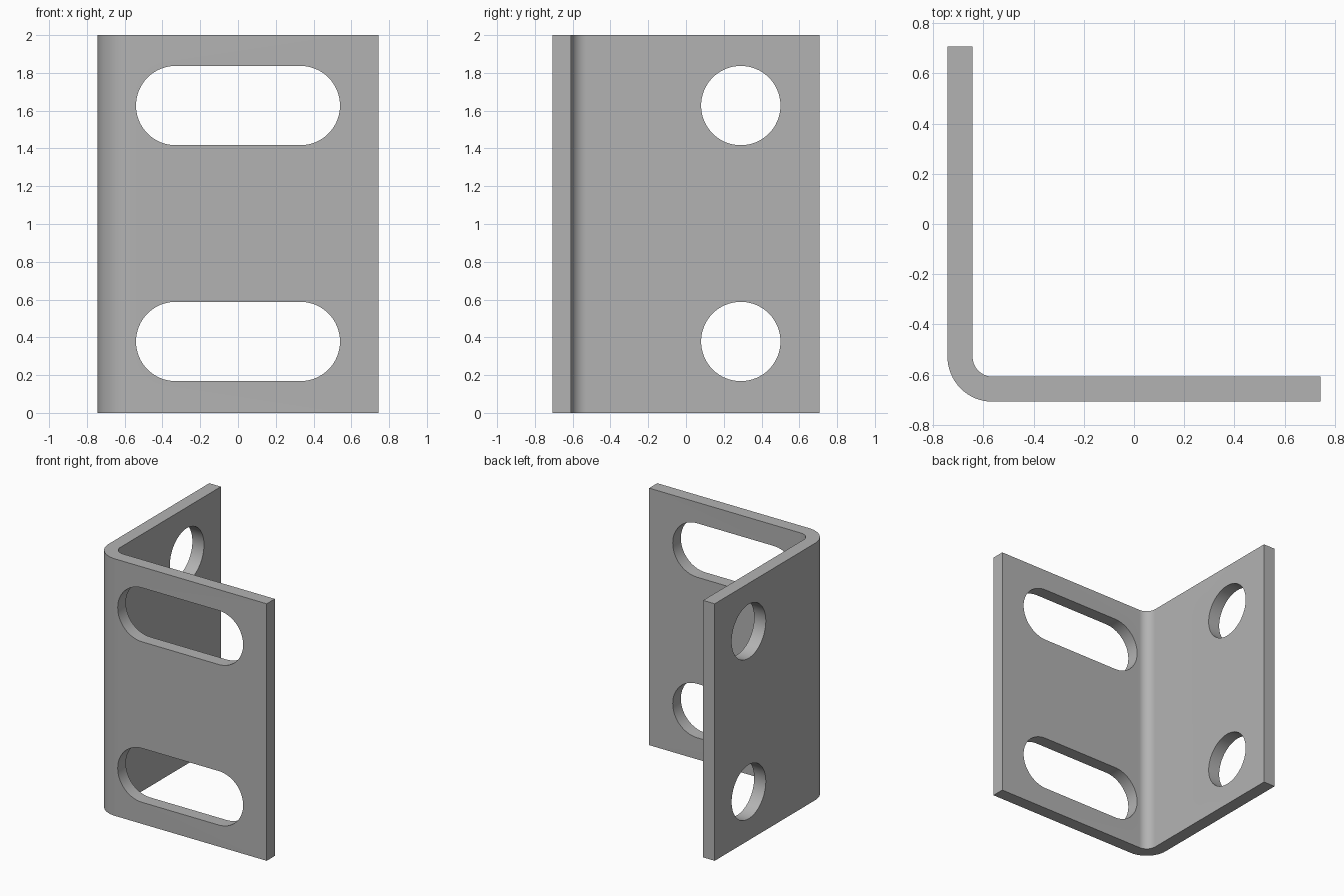
import bpy, bmesh, math

if "Cube" in bpy.data.objects:
    bpy.data.objects.remove(bpy.data.objects["Cube"])

X0, X1, Y0, Y1, H = -0.743, 0.743, -0.708, 0.708, 2.0
T, R = 0.10, 0.18          # sheet thickness, outer bend radius
HOLE_R = 0.21

steel = bpy.data.materials.new("grey_steel")
steel.diffuse_color = (0.45, 0.45, 0.45, 1)
steel.use_nodes = True
steel.node_tree.nodes["Principled BSDF"].inputs["Base Color"].default_value = steel.diffuse_color


def prism(name, pts, offset):
    """Extrude a closed outline of 3D points along offset."""
    bm = bmesh.new()
    face = bm.faces.new([bm.verts.new(p) for p in pts])
    ext = bmesh.ops.extrude_face_region(bm, geom=[face])
    bmesh.ops.translate(bm, vec=offset,
                        verts=[v for v in ext["geom"] if isinstance(v, bmesh.types.BMVert)])
    bmesh.ops.recalc_face_normals(bm, faces=bm.faces)
    me = bpy.data.meshes.new(name)
    bm.to_mesh(me)
    bm.free()
    ob = bpy.data.objects.new(name, me)
    bpy.context.collection.objects.link(ob)
    return ob


def arc(cx, cy, r, a0, a1, n):
    return [(cx + r * math.cos(math.radians(a0 + (a1 - a0) * i / n)),
             cy + r * math.sin(math.radians(a0 + (a1 - a0) * i / n))) for i in range(n + 1)]


# L-shaped bent sheet
cx, cy = X0 + R, Y0 + R
outline = ([(X0, Y1)] + arc(cx, cy, R, 180, 270, 16) + [(X1, Y0), (X1, Y0 + T)]
           + arc(cx, cy, R - T, 270, 180, 16) + [(X0 + T, Y1)])
bracket = prism("angle_bracket", [(x, y, 0) for x, y in outline], (0, 0, H))
bracket.data.materials.append(steel)

# Slots through the front flange, round holes through the side flange
cutters = []
for z in (0.378, 1.627):
    slot = arc(0.33, z, HOLE_R, -90, 90, 32) + arc(-0.33, z, HOLE_R, 90, 270, 32)
    cutters.append(prism("slot_cutter", [(x, Y0 - 0.1, v) for x, v in slot], (0, 0.3, 0)))
    ring = arc(0.29, z, HOLE_R, 0, 360, 64)[:-1]
    cutters.append(prism("hole_cutter", [(X0 - 0.1, y, v) for y, v in ring], (0.3, 0, 0)))

bpy.context.view_layer.objects.active = bracket
bracket.select_set(True)
for c in cutters:
    c.hide_render = True
    mod = bracket.modifiers.new("cut", "BOOLEAN")
    mod.operation, mod.solver, mod.object = "DIFFERENCE", "EXACT", c
    bpy.ops.object.modifier_apply(modifier=mod.name)
    bpy.data.objects.remove(c)

bpy.ops.object.shade_smooth_by_angle(angle=math.radians(30))
